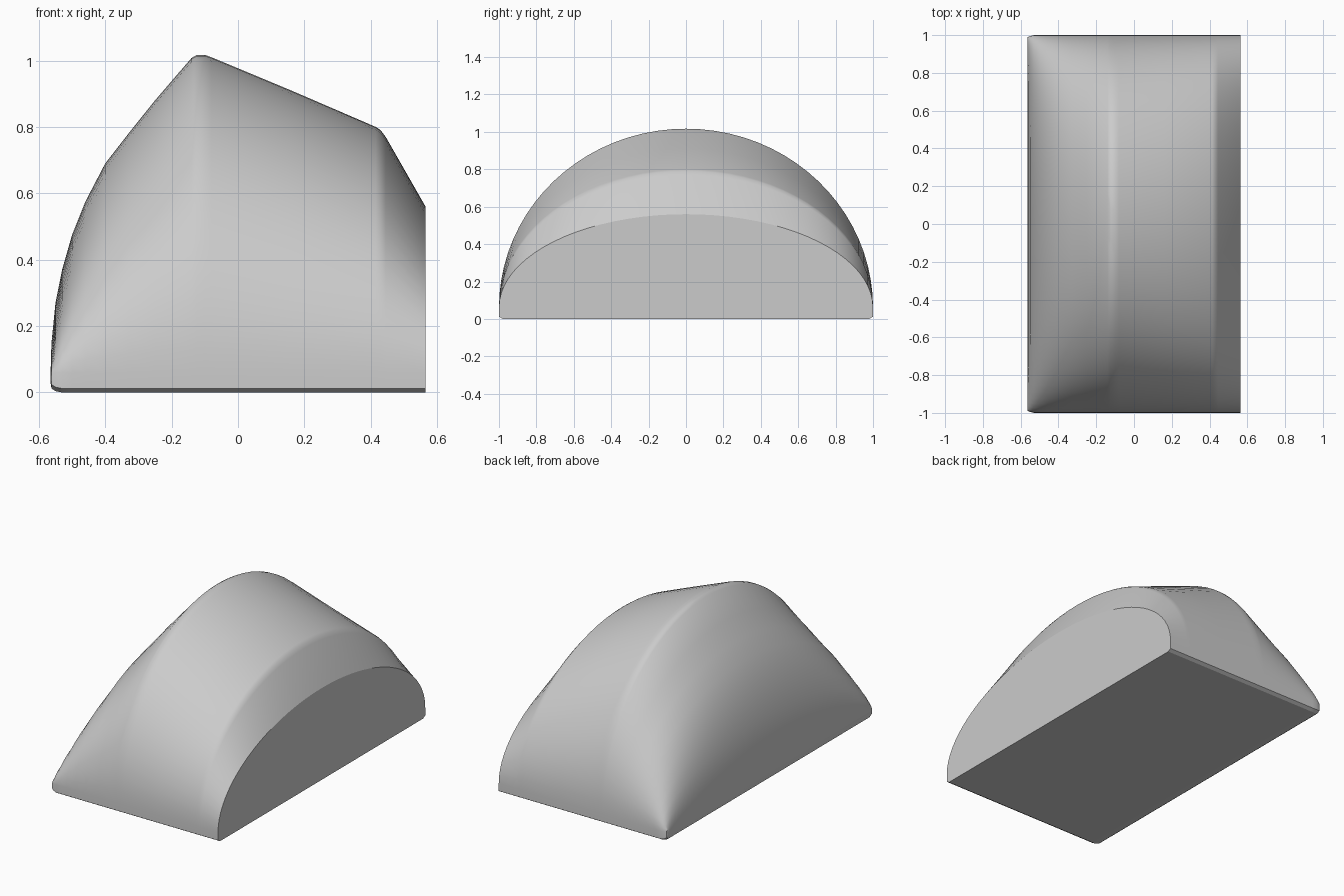
import bpy, bmesh, math

cube = bpy.data.objects.get("Cube")
if cube:
    bpy.data.objects.remove(cube, do_unlink=True)

# Single light grey material
grey = bpy.data.materials.new("light_grey")
grey.use_nodes = True
colour = (0.6, 0.6, 0.6, 1)
grey.diffuse_color = colour
grey.node_tree.nodes["Principled BSDF"].inputs["Base Color"].default_value = colour

# Ridge profile along x: position, crown height
PROFILE = [(-0.565, 0.05), (-0.562, 0.15), (-0.55, 0.27), (-0.53, 0.37),
           (-0.5, 0.475), (-0.46, 0.575), (-0.4, 0.69), (-0.33, 0.78),
           (-0.25, 0.88), (-0.14, 1.008), (-0.125, 1.016), (-0.1, 1.017),
           (-0.08, 1.01), (0.16, 0.91), (0.415, 0.8), (0.43, 0.79),
           (0.445, 0.77), (0.565, 0.56)]
# Rounded lower corner at the low end: floor height, half width
CORNER = [(0.03, 0.985), (0.012, 0.99), (0.004, 0.995)]
STEPS = 40
RIM = 0.06


def section(bm, i, x, height):
    """One arched cross-section with a narrow bevel along the base."""
    floor, width = CORNER[i] if i < len(CORNER) else (0, 1)
    rim = min(RIM, height - 0.005)
    pts = []
    for k in range(STEPS + 1):
        a = math.pi * k / STEPS
        pts.append((width * math.cos(a), rim + (height - rim) * math.sin(a)))
    pts += [(-width, floor + 0.012), (-width + 0.02, floor),
            (width - 0.02, floor), (width, floor + 0.012)]
    return [bm.verts.new((x, y, z)) for y, z in pts]


# Arched body lofted through the sections, closed by end caps
bm = bmesh.new()
rings = [section(bm, i, x, h) for i, (x, h) in enumerate(PROFILE)]
for r, s in zip(rings, rings[1:]):
    for k in range(len(r)):
        n = (k + 1) % len(r)
        bm.faces.new((r[k], r[n], s[n], s[k]))
bm.faces.new(rings[0])
bm.faces.new(rings[-1])
bmesh.ops.recalc_face_normals(bm, faces=bm.faces)

mesh = bpy.data.meshes.new("arched_body")
bm.to_mesh(mesh)
bm.free()
mesh.materials.append(grey)
body = bpy.data.objects.new("arched_body", mesh)
bpy.context.collection.objects.link(body)

# Smooth shading with crisp cap edges
bpy.ops.object.select_all(action='DESELECT')
body.select_set(True)
bpy.context.view_layer.objects.active = body
bpy.ops.object.shade_smooth_by_angle(angle=math.radians(25))
